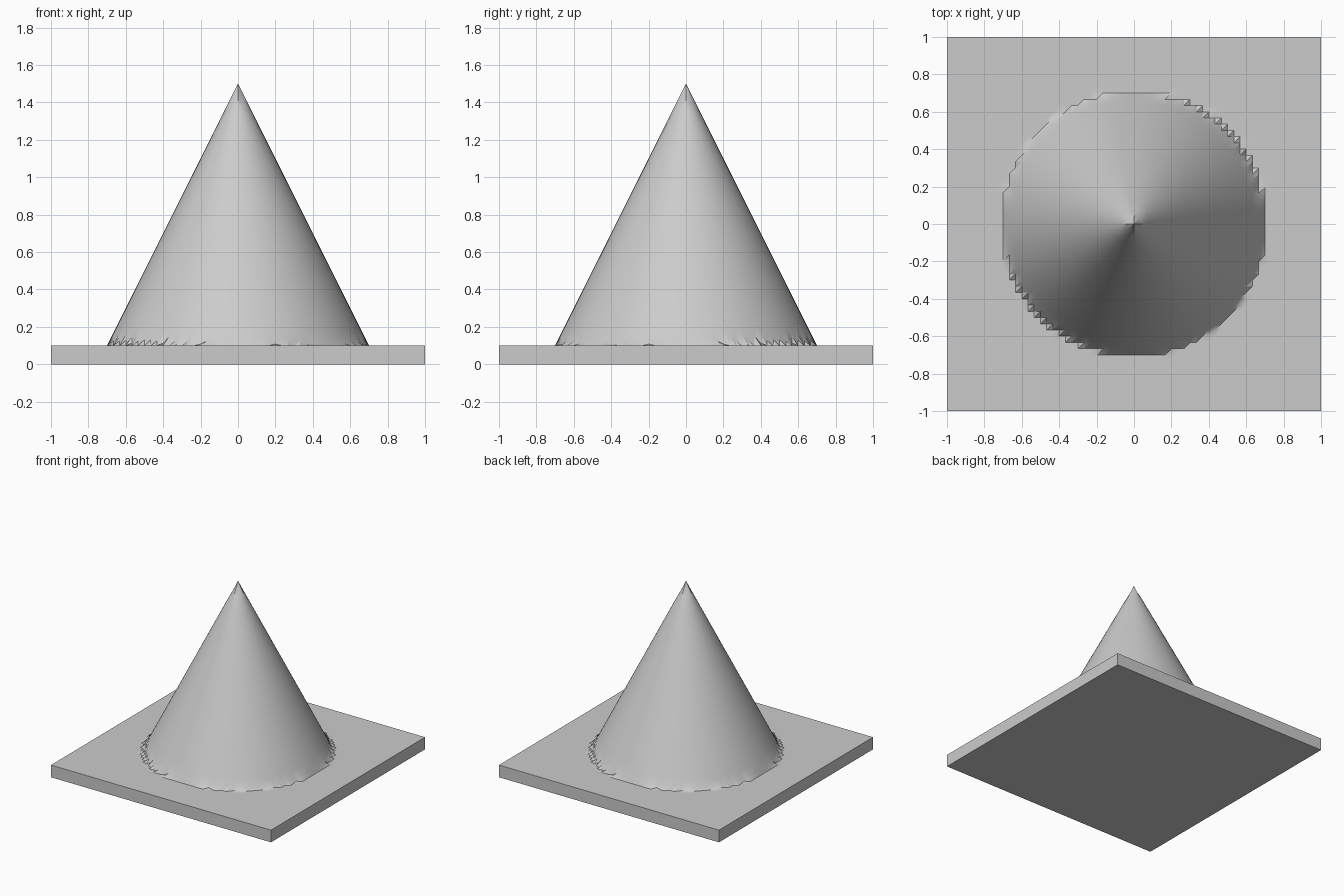
import bpy, bmesh, math

if "Cube" in bpy.data.objects:
    bpy.data.objects.remove(bpy.data.objects["Cube"], do_unlink=True)

CELLS = 60        # grid cells along each side
BASE_TOP = 0.1    # height of the flat slab
PEAK = 1.5        # height of the cone tip
SLOPE = 2.0       # fall in height per unit of radius

# Single grey colour
grey = bpy.data.materials.new("plain_grey")
grey.use_nodes = True
colour = (0.6, 0.6, 0.6, 1)
grey.diffuse_color = colour
grey.node_tree.nodes["Principled BSDF"].inputs["Base Color"].default_value = colour


def height(x, y):
    return max(BASE_TOP, PEAK - SLOPE * math.hypot(x, y))


# Raised surface: a square grid lifted to the cone height
bm = bmesh.new()
step = 2 / CELLS
grid = [[bm.verts.new((i * step - 1, j * step - 1, 0)) for j in range(CELLS + 1)]
        for i in range(CELLS + 1)]
for row in grid:
    for v in row:
        v.co.z = height(v.co.x, v.co.y)
for i in range(CELLS):
    for j in range(CELLS):
        a, b = grid[i][j], grid[i + 1][j]
        c, d = grid[i + 1][j + 1], grid[i][j + 1]
        bm.faces.new((a, b, c))
        bm.faces.new((a, c, d))

# Slab sides and underside: drop the rim to the ground and close it
rim = [e for e in bm.edges if e.is_boundary]
walls = bmesh.ops.extrude_edge_only(bm, edges=rim)["geom"]
for v in walls:
    if isinstance(v, bmesh.types.BMVert):
        v.co.z = 0
bmesh.ops.holes_fill(bm, edges=[e for e in bm.edges if e.is_boundary], sides=0)
bmesh.ops.recalc_face_normals(bm, faces=bm.faces)

mesh = bpy.data.meshes.new("cone_on_slab")
bm.to_mesh(mesh)
bm.free()
mesh.materials.append(grey)
cone = bpy.data.objects.new("cone_on_slab", mesh)
bpy.context.collection.objects.link(cone)

# Smooth cone, crisp rim and slab edges
bpy.ops.object.select_all(action="DESELECT")
cone.select_set(True)
bpy.context.view_layer.objects.active = cone
bpy.ops.object.shade_smooth_by_angle(angle=math.radians(30))
